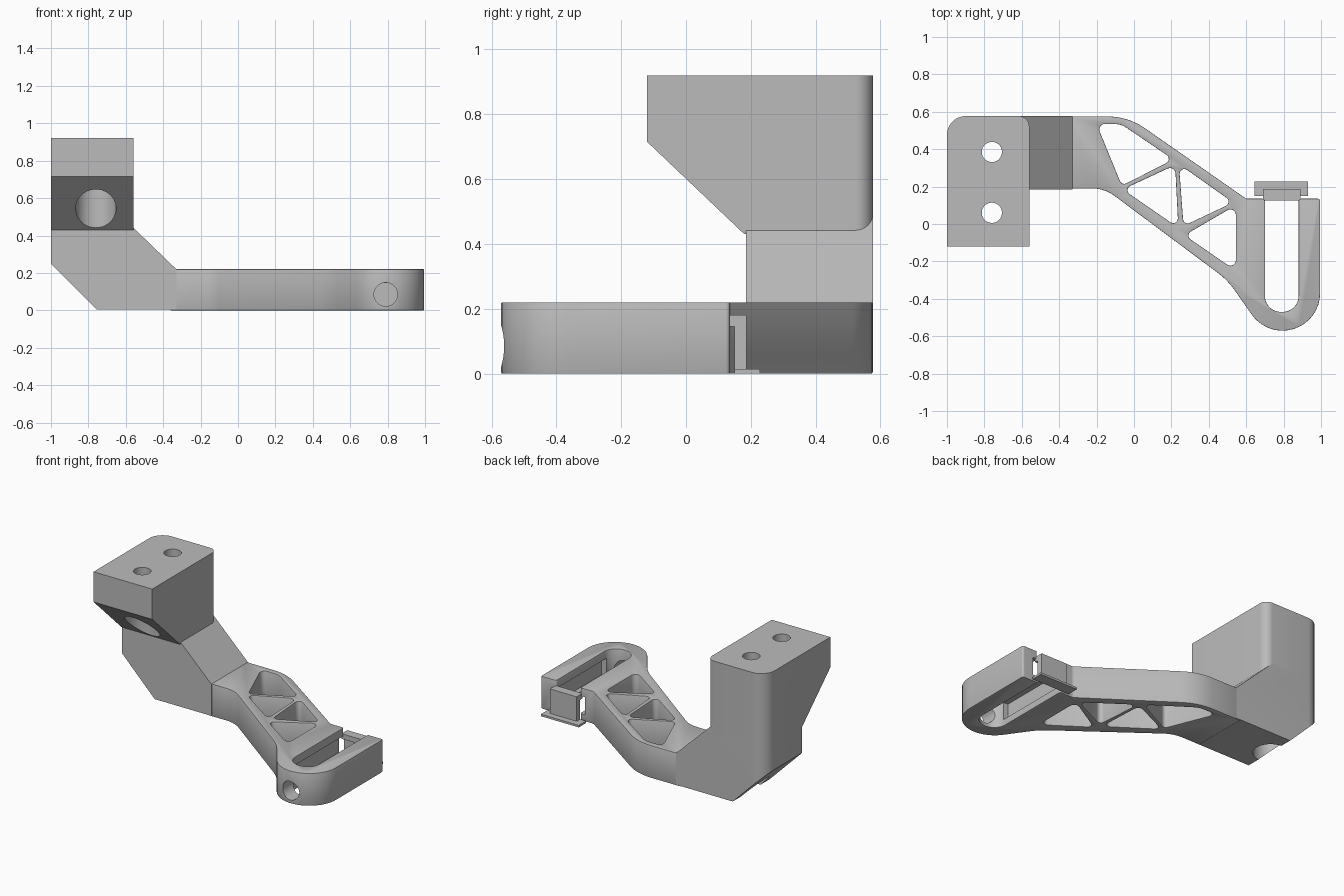
import bpy, bmesh, math
from mathutils import Vector

cube = bpy.data.objects.get("Cube")
if cube:
    bpy.data.objects.remove(cube)

GREY = (0.5, 0.5, 0.5, 1)
mat = bpy.data.materials.new("plain grey")
mat.use_nodes = True
mat.diffuse_color = GREY
mat.node_tree.nodes["Principled BSDF"].inputs["Base Color"].default_value = GREY


def rounded(corners, steps=10):
    """Replace each (x, y, radius) corner by a tangent arc."""
    out = []
    for i, (x, y, r) in enumerate(corners):
        p = Vector((x, y))
        a = (Vector(corners[i - 1][:2]) - p).normalized()
        b = (Vector(corners[(i + 1) % len(corners)][:2]) - p).normalized()
        if r == 0:
            out.append(p)
            continue
        half = a.angle(b) / 2
        centre = p + (a + b).normalized() * r / math.sin(half)
        start = p + a * r / math.tan(half) - centre
        end = p + b * r / math.tan(half) - centre
        sweep = start.angle(end)
        for k in range(steps + 1):
            t = k / steps
            out.append(centre + (start * math.sin((1 - t) * sweep)
                                 + end * math.sin(t * sweep)) / math.sin(sweep))
    return out


def prism(name, points, low, high, axis="z", round_edges=()):
    """Extrude a profile along an axis; round edges picked by (test, radius)."""
    place = {"z": lambda u, v, w: (u, v, w),
             "y": lambda u, v, w: (u, w, v),
             "x": lambda u, v, w: (w, u, v)}[axis]
    bm = bmesh.new()
    face = bm.faces.new([bm.verts.new(place(p[0], p[1], low)) for p in points])
    ext = bmesh.ops.extrude_face_region(bm, geom=[face])
    shift = Vector(place(0, 0, high - low))
    for v in ext["geom"]:
        if isinstance(v, bmesh.types.BMVert):
            v.co += shift
    for test, radius in round_edges:
        edges = [e for e in bm.edges if all(test(v.co) for v in e.verts)]
        bmesh.ops.bevel(bm, geom=edges, offset=radius, segments=10,
                        profile=0.5, affect="EDGES")
    bmesh.ops.recalc_face_normals(bm, faces=bm.faces)
    mesh = bpy.data.meshes.new(name)
    bm.to_mesh(mesh)
    bm.free()
    mesh.materials.append(mat)
    obj = bpy.data.objects.new(name, mesh)
    bpy.context.collection.objects.link(obj)
    return obj


def box(name, x0, x1, y0, y1, z0, z1):
    return prism(name, [(x0, y0), (x1, y0), (x1, y1), (x0, y1)], z0, z1)


def cylinder(name, u, v, r, low, high, axis="z", n=40):
    ring = [(u + r * math.cos(math.tau * i / n), v + r * math.sin(math.tau * i / n))
            for i in range(n)]
    return prism(name, ring, low, high, axis)


def apply(obj, mod):
    bpy.context.view_layer.objects.active = obj
    bpy.ops.object.modifier_apply(modifier=mod.name)


def cut(obj, cutter):
    mod = obj.modifiers.new("cut", "BOOLEAN")
    mod.operation = "DIFFERENCE"
    mod.solver = "EXACT"
    mod.object = cutter
    apply(obj, mod)
    bpy.data.objects.remove(cutter)


def smooth(obj):
    bpy.ops.object.select_all(action="DESELECT")
    obj.select_set(True)
    bpy.context.view_layer.objects.active = obj
    bpy.ops.object.shade_smooth_by_angle(angle=math.radians(30))


# Flat arm with its forked, rounded tip
outline = rounded([
    (-0.36, 0.19, 0), (-0.157, 0.19, 0.2), (0.5, -0.3, 0.4), (0.69, -0.57, 0.2),
    (0.995, -0.57, 0.2), (0.995, 0.135, 0.012), (0.88, 0.135, 0.012),
    (0.88, -0.47, 0.085), (0.7, -0.47, 0.085), (0.7, 0.135, 0.012),
    (0.6, 0.135, 0.03), (-0.032, 0.575, 0.35), (-0.36, 0.575, 0)])
arm = prism("arm", outline, 0, 0.22)

# Triangular lightening windows
windows = [
    [(-0.2, 0.535, 0.03), (-0.07, 0.535, 0.12), (0.21, 0.345, 0.025), (-0.065, 0.205, 0.025)],
    [(0.22, 0.315, 0.03), (0.237, -0.02, 0.025), (-0.06, 0.185, 0.025)],
    [(0.24, 0.32, 0.025), (0.53, 0.115, 0.025), (0.265, -0.01, 0.025)],
    [(0.545, 0.1, 0.03), (0.545, -0.25, 0.03), (0.27, -0.06, 0.025)]]
for w in windows:
    cut(arm, prism("window_cutter", rounded(w, 6), -0.1, 0.4))

# Chamfered rims
chamfer = arm.modifiers.new("chamfer", "BEVEL")
chamfer.width = 0.012
chamfer.segments = 2
chamfer.limit_method = "ANGLE"
chamfer.angle_limit = math.radians(60)
apply(arm, chamfer)

# Inner groove of the fork and bore in the tip
cut(arm, box("groove_cutter", 0.665, 0.915, -0.4, 0.3, 0.045, 0.165))
cut(arm, cylinder("tip_bore_cutter", 0.79, 0.085, 0.063, -0.8, -0.3, "y"))

# Sloped neck rising to the mounting block
neck = prism("neck", [(-1, 0.25), (-0.755, 0.005), (-0.33, 0.005), (-0.33, 0.22),
                      (-0.615, 0.495), (-1, 0.495)], 0.185, 0.577, "y",
             [(lambda c: c.x < -0.99 and c.y > 0.5, 0.1)])

# Mounting block with slanted underside and rounded rear corners
block = prism("mounting_block", [(-0.12, 0.92), (-0.12, 0.715), (0.18, 0.43),
                                 (0.577, 0.43), (0.577, 0.92)], -1, -0.56, "x",
              [(lambda c: c.x < -0.99 and c.y > 0.5, 0.1),
               (lambda c: c.x > -0.57 and c.y > 0.5, 0.055)])

# Screw holes with wide counterbores from below
for y in (0.06, 0.385):
    for part in (neck, block):
        cut(part, cylinder("counterbore_cutter", -0.76, y, 0.108, -0.2, 0.8))
    cut(block, cylinder("screw_hole_cutter", -0.76, y, 0.054, 0.7, 1.1))

# Clip closing the open end of the fork
box("clip_lip", 0.645, 0.93, 0.15, 0.228, 0, 0.014)
clip = prism("clip", [(0.15, 0.01), (0.187, 0.01), (0.187, 0.18), (0.125, 0.18),
                      (0.125, 0.145), (0.15, 0.145)], 0.69, 0.89, "x")

for part in (arm, neck, block):
    smooth(part)
